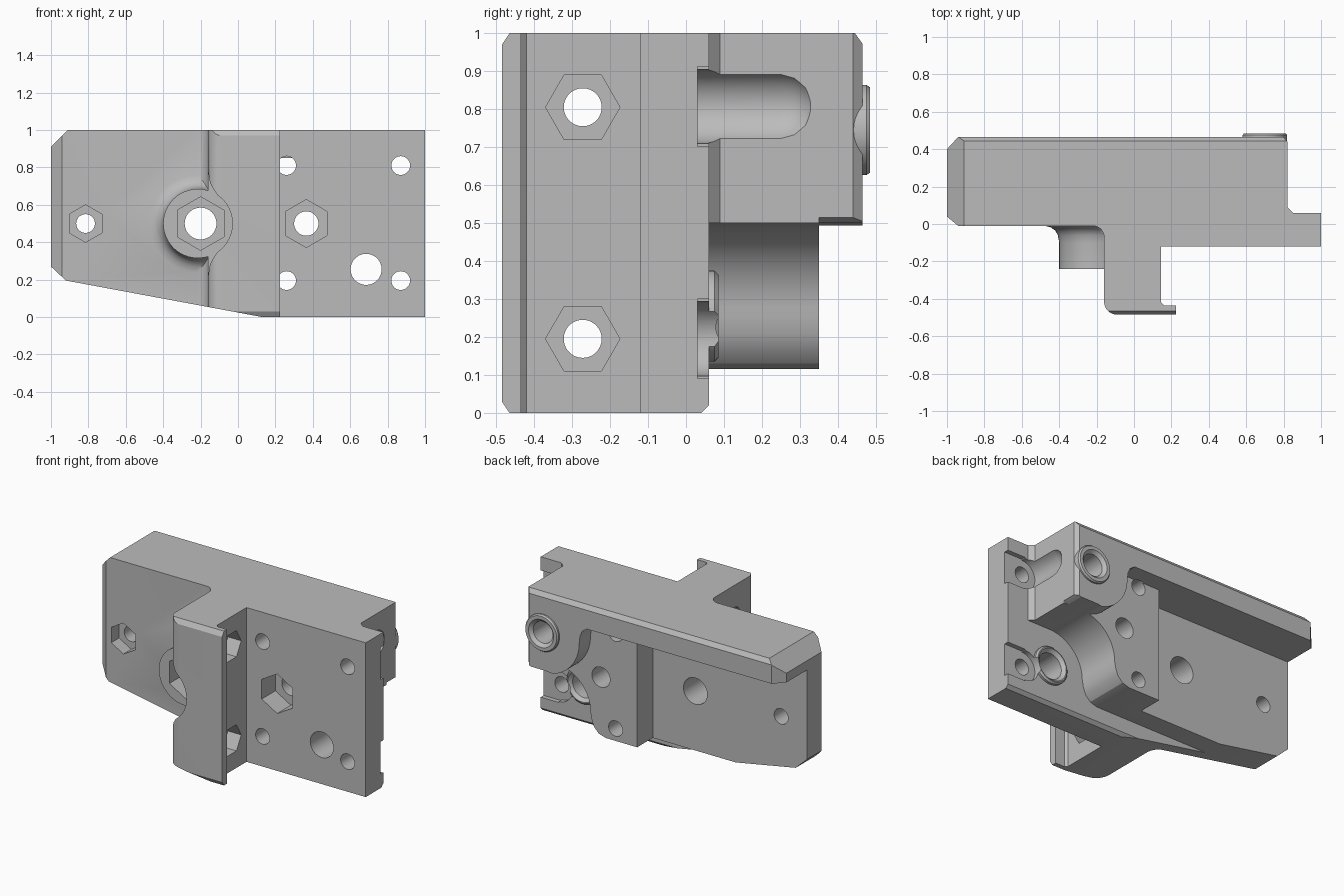
import bpy, bmesh
from math import sin, cos, radians

old = bpy.data.objects.get("Cube")
if old:
    bpy.data.objects.remove(old, do_unlink=True)

grey = bpy.data.materials.new("plain grey")
grey.use_nodes = True
colour = (0.5, 0.5, 0.5, 1)
grey.diffuse_color = colour
grey.node_tree.nodes["Principled BSDF"].inputs["Base Color"].default_value = colour

# Maps a point (u, v) of a section at distance t along an axis into space
PLACE = {
    "x": lambda u, v, t: (t, u, v),
    "y": lambda u, v, t: (u, t, v),
    "z": lambda u, v, t: (u, v, t),
}


def loft(name, axis, sections):
    """Closed solid through equal-length sections, each (t, points)."""
    bm = bmesh.new()
    rings = [[bm.verts.new(PLACE[axis](u, v, t)) for u, v in pts] for t, pts in sections]
    n = len(rings[0])
    for a, b in zip(rings, rings[1:]):
        for i in range(n):
            j = (i + 1) % n
            bm.faces.new((a[i], a[j], b[j], b[i]))
    bm.faces.new(rings[0])
    bm.faces.new(rings[-1])
    bmesh.ops.recalc_face_normals(bm, faces=bm.faces)
    mesh = bpy.data.meshes.new(name)
    bm.to_mesh(mesh)
    bm.free()
    mesh.materials.append(grey)
    obj = bpy.data.objects.new(name, mesh)
    bpy.context.collection.objects.link(obj)
    return obj


def arc(u, v, r, start, end, steps=16):
    angles = [radians(start + (end - start) * i / steps) for i in range(steps + 1)]
    return [(u + r * cos(a), v + r * sin(a)) for a in angles]


def prism(name, axis, points, t0, t1):
    return loft(name, axis, [(t0, points), (t1, points)])


def lathe(name, axis, centre, profile, sides=48, phase=0):
    """Turned solid from (radius, distance) pairs."""
    return loft(name, axis, [(t, arc(*centre, r, phase, phase + 360, sides)[:-1])
                             for r, t in profile])


def combine(tool, operation="DIFFERENCE"):
    """Apply one solid to the bracket, then discard it."""
    tool.hide_render = True
    mod = bracket.modifiers.new(tool.name, "BOOLEAN")
    mod.operation = operation
    mod.solver = "EXACT"
    mod.object = tool
    bpy.context.view_layer.objects.active = bracket
    bpy.ops.object.modifier_apply(modifier=mod.name)
    bpy.data.objects.remove(tool, do_unlink=True)


def bore(axis, centre, radius, t0, t1, sides=48, phase=0):
    combine(lathe("bore", axis, centre, [(radius, t0), (radius, t1)], sides, phase))


# Bracket body: plan, front and side profiles intersected
plan = ([(-1, .40), (-1, .04), (-.94, -.01)]
        + arc(-.22, -.07, .06, 90, 0, 8)
        + arc(-.09, -.415, .07, 180, 270, 8)
        + [(.225, -.485), (.225, -.435), (.16, -.435), (.145, -.42), (.145, -.12),
           (1, -.12), (1, .06), (.85, .06), (.82, .09), (.82, .44), (.8, .465), (-.94, .465)])
front = [(-1, .27), (-.92, .195), (.13, 0), (1.1, 0), (1.1, 1), (-.91, 1), (-1, .91)]
side = [(-.485, .03), (-.465, 0), (.04, 0), (.08, .04), (.47, .04),
        (.47, .965), (.445, 1), (-.465, 1), (-.485, .97)]
bracket = prism("mounting_bracket", "z", plan, -.1, 1.1)
combine(prism("front_profile", "y", front, -.7, .7), "INTERSECT")
combine(prism("side_profile", "x", side, -1.3, 1.3), "INTERSECT")

# Filleted nut hub on the front, and its clearance in the stem
hub = (-.215, .5)
combine(lathe("hub", "y", hub, [(.26, .05), (.26, -.01), (.23, -.018), (.206, -.035),
                                (.192, -.06), (.185, -.1), (.185, -.26)]), "UNION")
flare = [(-.16, .78), (-.15, .72), (-.132, .685)]
clearance = ([(-.6, .78)] + flare + arc(*hub, .185, 55, -55)
             + [(x, 1 - z) for x, z in reversed(flare)] + [(-.6, .22)])
combine(prism("hub_clearance", "y", clearance, -.7, -.24))

# Back pocket below the top beam
combine(prism("back_pocket", "y",
              [(-1.2, -.1), (.105, -.1), (.105, .85), (-1.2, .85)], .19, .7))

# Step behind the block, following the round upper boss
upper = (.7, .745)
step = ([(.1, -.1), (1.1, -.1), (1.1, .52)] + arc(*upper, .26, -60, -180, 24)
        + [(.435, .79), (.42, .825), (.385, .85), (.1, .85)])
combine(prism("block_step", "y", step, .35, .7))

# Scoop around the lower bore, running out along the bottom edge
lower = (.685, .255)
scoop = ([(1.2, .5)] + arc(*lower, .245, 90, 180)
         + [(.432, .21), (.415, .165), (.38, .13), (.33, .115),
            (-1.2, .115), (-1.2, -.1), (1.2, -.1)])
combine(prism("scoop", "y", scoop, .06, .7))

# Raised collars round the two large bores
combine(lathe("upper_collar", "y", upper, [(.119, .3), (.119, .475), (.112, .485)]), "UNION")
combine(lathe("lower_collar", "y", lower, [(.12, .0), (.12, .075), (.11, .085)]), "UNION")
combine(lathe("upper_bore", "y", upper, [(.07, .11), (.07, .465), (.1, .495)]))
combine(lathe("lower_bore", "y", lower, [(.083, -.3), (.083, .065), (.11, .092)]))

# Screw recesses open to the plate edge
for z in (.195, .807):
    combine(lathe("screw_recess", "y", (.87, z),
                  [(.098, .03), (.098, .25), (.09, .285), (.07, .315), (.04, .335), (.01, .34)]))
    combine(prism("recess_mouth", "y",
                  [(.87, z - .105), (1.2, z - .105), (1.2, z + .105), (.87, z + .105)], .03, .085))

# Plate screw holes
for x in (.26, .87):
    for z in (.195, .81):
        bore("y", (x, z), .05, -.3, .36)

# Hexagonal nut pockets with through holes
for x, hole, nut, depth in ((-.815, .05, .1, .07), (-.2, .085, .143, -.12), (.365, .065, .128, .02)):
    bore("y", (x, .5), hole, -.4, .4)
    bore("y", (x, .5), nut, -.4, depth, 6, 90)

# Nut pockets across the stem
for z in (.195, .805):
    bore("x", (-.272, z), .05, -.4, .4)
    bore("x", (-.272, z), .098, .05, .4, 6)

# Smooth curved walls, crisp edges
bpy.ops.object.select_all(action="DESELECT")
bracket.select_set(True)
bpy.context.view_layer.objects.active = bracket
bpy.ops.object.shade_smooth_by_angle(angle=radians(28))
